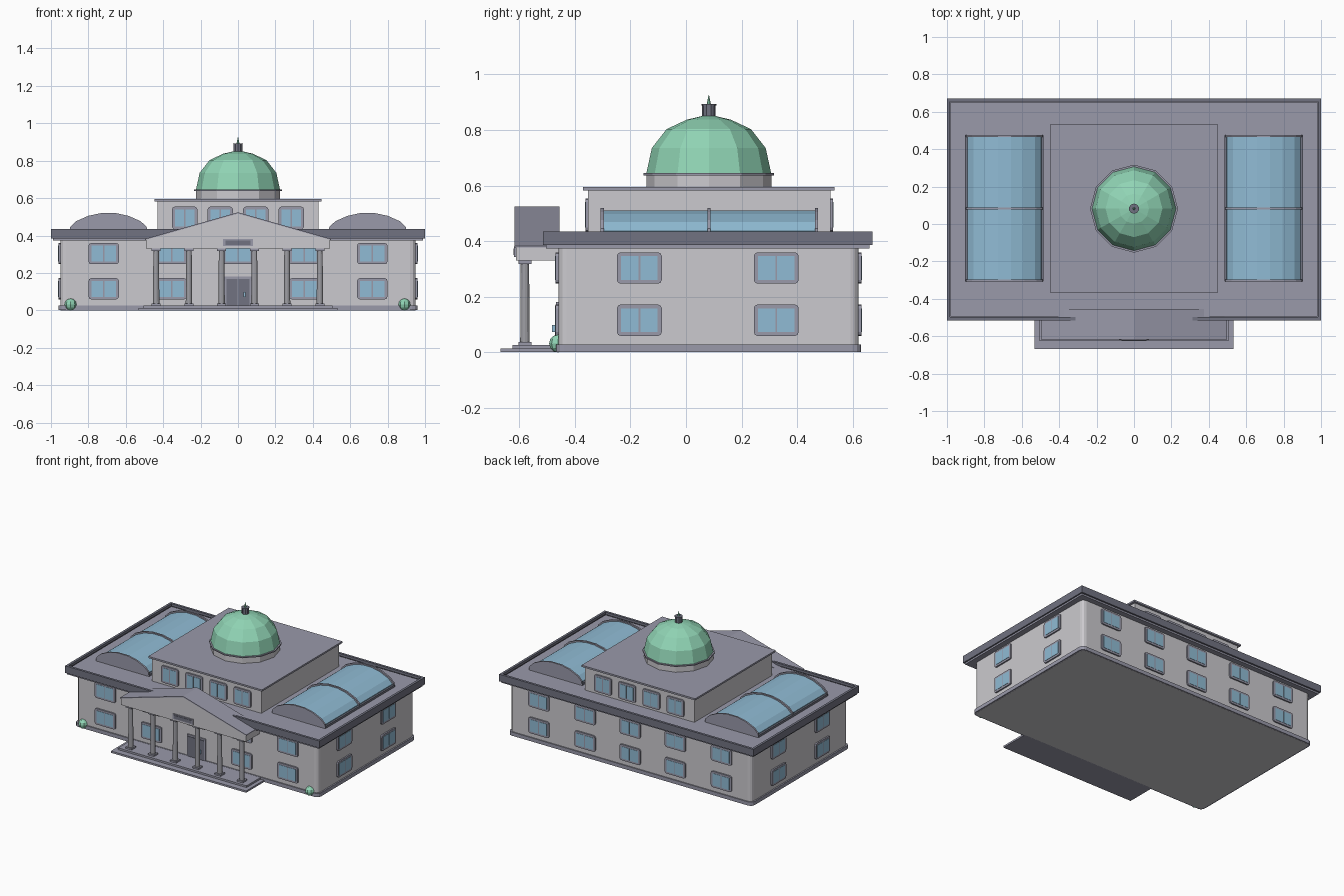
import bpy, bmesh, math
from mathutils import Vector, Matrix

if "Cube" in bpy.data.objects:
    bpy.data.objects.remove(bpy.data.objects["Cube"])


def mat(name, r, g, b):
    m = bpy.data.materials.new(name)
    m.diffuse_color = (r, g, b, 1)
    m.use_nodes = True
    m.node_tree.nodes["Principled BSDF"].inputs["Base Color"].default_value = m.diffuse_color
    return m


WALL = mat("pale_stone", .60, .59, .62)
TRIM = mat("lavender_grey", .32, .32, .40)
DARK = mat("slate", .165, .17, .22)
COLUMN = mat("column_grey", .34, .34, .37)
GLASS = mat("blue_glass", .28, .50, .66)
GREEN = mat("copper_green", .28, .66, .46)


def finish(name, bm, *mats):
    bmesh.ops.recalc_face_normals(bm, faces=bm.faces)
    me = bpy.data.meshes.new(name)
    bm.to_mesh(me)
    bm.free()
    for m in mats:
        me.materials.append(m)
    ob = bpy.data.objects.new(name, me)
    bpy.context.collection.objects.link(ob)
    return ob


def add_box(bm, x0, x1, y0, y1, z0, z1, bevel=0, axis=2, segments=3):
    """Box between limits; optionally rounds the edges running along one axis."""
    size = Vector((x1 - x0, y1 - y0, z1 - z0))
    mid = Vector((x0 + x1, y0 + y1, z0 + z1)) / 2
    verts = bmesh.ops.create_cube(bm, size=1, matrix=Matrix.Translation(mid) @ Matrix.Diagonal(size.to_4d()))["verts"]
    if bevel:
        edges = {e for v in verts for e in v.link_edges
                 if abs((e.verts[0].co - e.verts[1].co)[axis]) > 1e-5}
        bmesh.ops.bevel(bm, geom=list(edges), offset=bevel, segments=segments, affect='EDGES', profile=.5)


def box(name, m, *limits, **kw):
    bm = bmesh.new()
    add_box(bm, *limits, **kw)
    return finish(name, bm, m)


def lathe(name, m, profile, x, y, sides):
    """Closed turned shape from (radius, height) points."""
    bm = bmesh.new()
    rings = [[bm.verts.new((x + r * math.sin(2 * math.pi * i / sides),
                            y + r * math.cos(2 * math.pi * i / sides), z))
              for i in range(sides)] for r, z in profile]
    for a, b in zip(rings, rings[1:]):
        for i in range(sides):
            j = (i + 1) % sides
            bm.faces.new((a[i], a[j], b[j], b[i]))
    bm.faces.new(rings[0])
    bm.faces.new(rings[-1])
    return finish(name, bm, m)


def prism(name, points, y0, y1, *mats):
    """Extrudes an x-z outline along y."""
    bm = bmesh.new()
    f = bm.faces.new([bm.verts.new((x, y0, z)) for x, z in points])
    new = bmesh.ops.extrude_face_region(bm, geom=[f])["geom"]
    bmesh.ops.translate(bm, vec=(0, y1 - y0, 0), verts=[v for v in new if isinstance(v, bmesh.types.BMVert)])
    return finish(name, bm, *mats)


def window(x, y, z, angle, w=.162, h=.113):
    """Rounded frame with two panes, facing -y before being turned."""
    place = Matrix.Translation((x, y, z)) @ Matrix.Rotation(angle, 4, 'Z')
    bm = bmesh.new()
    add_box(bm, -w / 2, w / 2, -.010, .01, -h / 2, h / 2, bevel=.014, axis=1, segments=2)
    finish("window_frame", bm, TRIM).matrix_world = place
    bm = bmesh.new()
    for s in (-1, 1):
        cx = s * (w / 4 - .006)
        pw = w / 4 - .0095
        add_box(bm, cx - pw, cx + pw, -.012, -.004, -h / 2 + .014, h / 2 - .014)
    finish("window_panes", bm, GLASS).matrix_world = place


# Main building
box("main_walls", WALL, -.95, .95, -.46, .622, 0, .38, bevel=.03)
box("plinth", TRIM, -.96, .96, -.468, .63, .001, .027, bevel=.03)
box("cornice", TRIM, -.99, .99, -.505, .66, .373, .386)

# Roof with a raised slate rim around a sunken deck
bm = bmesh.new()
add_box(bm, -1, 1, -.515, .672, .385, .435)
top = max(bm.faces, key=lambda f: f.calc_center_median().z)
bmesh.ops.inset_region(bm, faces=[top], thickness=.024)
deck = bmesh.ops.extrude_discrete_faces(bm, faces=[top])["faces"][0]
bm.normal_update()
rim = [e for e in bm.edges if e.is_boundary]
bm.faces.remove(deck)
inner = sorted(((v.co.x, v.co.y) for v in bm.verts if abs(v.co.x) < .98))
bm.verts.ensure_lookup_table()
for v in [v for v in bm.verts if not v.link_faces]:
    bm.verts.remove(v)
loop = [e for e in bm.edges if e.is_boundary]
low = bmesh.ops.extrude_edge_only(bm, edges=loop)["geom"]
bmesh.ops.translate(bm, vec=(0, 0, -.018), verts=[v for v in low if isinstance(v, bmesh.types.BMVert)])
finish("roof_rim", bm, DARK)
box("roof_deck", TRIM, -.98, .98, -.495, .652, .39, .417)

# Windows: front and back rows, then both ends
for x in (-.718, -.355, 0, .355, .718):
    for z in (.115, .303):
        if x or z > .2:
            window(x, -.46, z, 0)
        window(x, .622, z, math.pi)
for y in (-.168, .325):
    for z in (.115, .303):
        window(.95, y, z, math.pi / 2)
        window(-.95, y, z, -math.pi / 2)

# Upper storey
box("upper_walls", WALL, -.43, .43, -.352, .52, .41, .585)
box("upper_roof", TRIM, -.447, .447, -.37, .535, .583, .595)
for x in (-.285, -.095, .095, .285):
    window(x, -.352, .494, 0, w=.135, h=.12)
    window(x, .52, .494, math.pi, w=.135, h=.12)

# Dome
CY = .082
lathe("dome_drum", WALL, [(.225, .59), (.225, .642)], 0, CY, 12)
lathe("dome_ring", TRIM, [(.235, .637), (.235, .645)], 0, CY, 12)
lathe("dome", GREEN, [(.225, .643), (.205, .735), (.152, .803), (.08, .837), (.025, .850)], 0, CY, 12)
lathe("lantern", DARK, [(.024, .845), (.024, .888), (.027, .889), (.027, .893)], 0, CY, 10)
lathe("spire", GREEN, [(.008, .89), (.001, .926)], 0, CY, 8)

# Barrel skylights
HALF = [(.200, .41), (.197, .437), (.165, .468), (.10, .497), (.035, .511)]


def arch(cx, grow=0):
    right = [(x + grow, z + (grow if z > .42 else 0)) for x, z in HALF]
    return [(cx + x, z) for x, z in right] + [(cx - x, z) for x, z in reversed(right)]


for cx in (-.693, .693):
    glass = prism("skylight_glass", arch(cx), -.302, .470, GLASS, TRIM)
    for p in glass.data.polygons:
        p.material_index = int(abs(p.normal.y) > .9)
    for y in (-.302, .083, .470):
        prism("skylight_rib", arch(cx, .008), y - .006, y + .006, TRIM)
    for s in (-1, 1):
        x = cx + s * .202
        box("skylight_rail", DARK, x - .008, x + .008, -.306, .474, .41, .432)

# Portico: gabled pediment with sloping roof faces
gable = prism("pediment", [(-.492, .33), (.492, .33), (.492, .378), (0, .518), (-.492, .378)],
              -.612, -.455, WALL, TRIM)
for p in gable.data.polygons:
    p.material_index = int((p.normal.z > .5) or (p.normal.y > .9))
for s in (-1, 1):
    prism("pediment_roof", [(0, .517), (s * .497, .376), (s * .497, .382), (0, .524)], -.617, -.455, TRIM)
box("name_plate", TRIM, -.08, .08, -.619, -.61, .343, .38)
box("name_plate_panel", DARK, -.068, .068, -.622, -.615, .35, .373)

# Steps and columns
box("lower_step", TRIM, -.532, .532, -.668, -.455, 0, .013)
box("upper_step", TRIM, -.505, .505, -.625, -.455, .012, .026)
for x in (-.4375, -.2625, -.0875, .0875, .2625, .4375):
    lathe("column", COLUMN, [(.017, .03), (.015, .33)], x, -.58, 12)
    box("column_base", TRIM, x - .024, x + .024, -.604, -.556, .025, .037)
    box("column_capital", TRIM, x - .024, x + .024, -.604, -.556, .318, .331)

# Entrance door
box("door_frame", TRIM, -.072, .072, -.468, -.45, .025, .18)
for s in (-1, 1):
    box("door_leaf", DARK, s * .033 - .029, s * .033 + .029, -.472, -.46, .027, .168)
box("door_handle", GLASS, .03, .04, -.482, -.47, .072, .098)

# Corner shrubs
for x in (-.895, .89):
    bm = bmesh.new()
    bmesh.ops.create_uvsphere(bm, u_segments=8, v_segments=6, radius=.032,
                              matrix=Matrix.Translation((x, -.461, .031)))
    finish("shrub", bm, GREEN)
